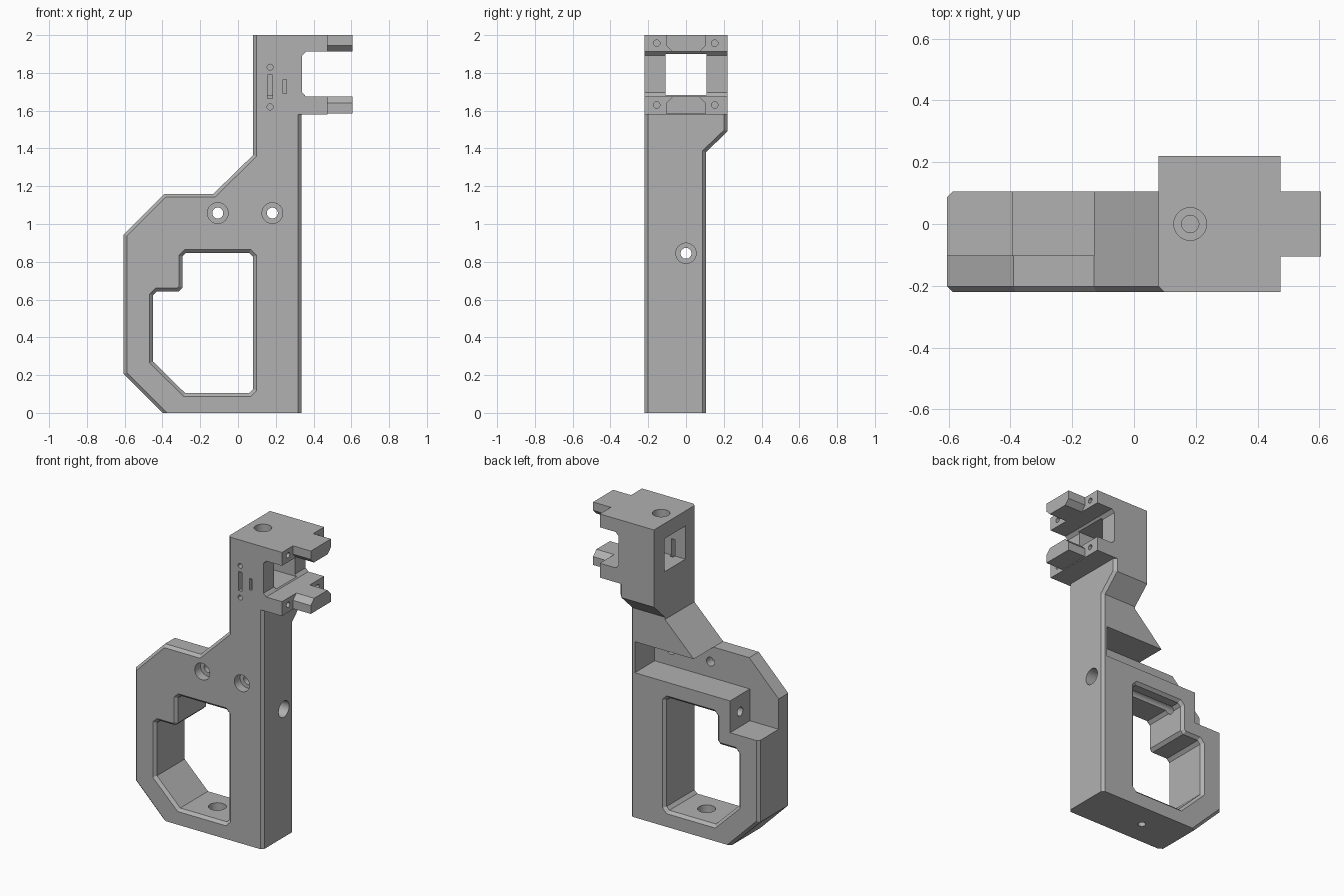
import bpy, bmesh, math
from mathutils import Vector
from mathutils.geometry import intersect_line_line_2d  # noqa: F401

cube = bpy.data.objects.get("Cube")
if cube:
    bpy.data.objects.remove(cube, do_unlink=True)

grey = bpy.data.materials.new("plain_grey")
grey.use_nodes = True
grey.diffuse_color = (0.44, 0.44, 0.44, 1)
grey.node_tree.nodes["Principled BSDF"].inputs["Base Color"].default_value = (0.44, 0.44, 0.44, 1)


def inset(profile, dist, weights):
    """Move each weighted edge of a counter-clockwise profile inward."""
    pts = [Vector(p) for p in profile]
    n = len(pts)
    lines = []
    for i in range(n):
        d = (pts[(i + 1) % n] - pts[i]).normalized()
        lines.append((pts[i] + Vector((-d.y, d.x)) * dist * weights[i], d))
    out = []
    for i in range(n):
        (p, d), (q, e) = lines[i - 1], lines[i]
        t = (q - p).cross(e) / d.cross(e)
        out.append(p + d * t)
    return out


def to_axis(u, v, w, axis):
    return {"x": (w, u, v), "y": (u, w, v), "z": (u, v, w)}[axis]


def loft(name, profile, stations, axis="y"):
    """Solid through (position, inset, edge weights) stations along an axis."""
    bm = bmesh.new()
    rings = []
    for pos, dist, weights in stations:
        weights = weights or [1] * len(profile)
        ring = inset(profile, dist, weights)
        rings.append([bm.verts.new(to_axis(p.x, p.y, pos, axis)) for p in ring])
    n = len(profile)
    for a, b in zip(rings, rings[1:]):
        for i in range(n):
            j = (i + 1) % n
            bm.faces.new((a[i], a[j], b[j], b[i]))
    bm.faces.new(rings[0])
    bm.faces.new(rings[-1])
    bmesh.ops.recalc_face_normals(bm, faces=bm.faces)
    mesh = bpy.data.meshes.new(name)
    bm.to_mesh(mesh)
    bm.free()
    mesh.materials.append(grey)
    obj = bpy.data.objects.new(name, mesh)
    bpy.context.collection.objects.link(obj)
    return obj


def prism(name, profile, lo, hi, axis="y"):
    return loft(name, profile, [(lo, 0, None), (hi, 0, None)], axis)


def rect(u0, u1, v0, v1):
    return [(u0, v0), (u1, v0), (u1, v1), (u0, v1)]


def drill(u, v, r, lo, hi, axis, sides=32):
    steps = [2 * math.pi * i / sides for i in range(sides)]
    return prism("drill", [(u + r * math.cos(a), v + r * math.sin(a)) for a in steps], lo, hi, axis)


def combine(target, tool, operation):
    mod = target.modifiers.new("combine", "BOOLEAN")
    mod.operation = operation
    mod.solver = "EXACT"
    mod.object = tool
    bpy.context.view_layer.objects.active = target
    bpy.ops.object.modifier_apply(modifier=mod.name)
    bpy.data.objects.remove(tool, do_unlink=True)


BEVEL = 0.018
FRONT, BACK, HEAD = -0.22, 0.105, 0.22

# Main body: side plate, column and handle outline, chamfered front and back
outline = [(-0.4, 0), (0.335, 0), (0.335, 2), (0.08, 2), (0.08, 1.365),
           (-0.13, 1.16), (-0.39, 1.16), (-0.605, 0.945), (-0.605, 0.205)]
front_edges = [0, 1, 0, 1, 1, 1, 1, 1, 1]
back_edges = [0, 1, 0, 0, 0, 0, 0, 1, 1]
frame = loft("handle_frame", outline, [
    (FRONT, BEVEL, front_edges), (FRONT + BEVEL, 0, front_edges),
    (BACK - BEVEL, 0, back_edges), (BACK, BEVEL, back_edges)])

# Deeper head with sloped underside at the back
head_profile = [(0, 1.3), (BACK, 1.3), (BACK, 1.38), (HEAD, 1.49), (HEAD, 2), (0, 2)]
head_edges = [0, 1, 1, 1, 0, 0]
solids = [
    loft("head_back", head_profile, [(0.08, 0, head_edges), (0.335 - BEVEL, 0, head_edges),
                                     (0.335, BEVEL, head_edges)], "x"),
    prism("head_jaw", rect(0.3, 0.475, 1.58, 2), FRONT, HEAD),
]

# Upper and lower prongs with chamfered inner edges
for base, side in ((2, -1), (1.585, 1)):
    tip = base + side * 0.09
    shoulder = tip - side * 0.035
    prong = [(-0.105, base), (-0.105, shoulder), (-0.07, tip),
             (0.07, tip), (0.105, shoulder), (0.105, base)]
    solids.append(prism("prong", prong, 0.4, 0.605, "x"))
for solid in solids:
    combine(frame, solid, "UNION")

# Grip opening with chamfered mouths
grip = [(-0.28, 0.105), (0.06, 0.105), (0.08, 0.125), (0.08, 0.827), (0.06, 0.847),
        (-0.275, 0.847), (-0.295, 0.827), (-0.295, 0.662), (-0.315, 0.642),
        (-0.43, 0.642), (-0.45, 0.622), (-0.45, 0.272)]
over = 0.002
cutters = [loft("grip_cut", grip, [
    (FRONT - over, -BEVEL - over, None), (FRONT + BEVEL, 0, None),
    (BACK - BEVEL, 0, None), (BACK + over, -BEVEL - over, None)])]

# Stepped recess in the back
cutters.append(prism("recess_cut", [
    (-0.7, 0.745), (-0.395, 0.745), (-0.395, 0.955), (0.3, 0.955),
    (0.3, 1.16), (-0.13, 1.16), (-0.14, 1.25), (-0.7, 1.25)], -0.102, 0.3))

# Jaw gap and square tunnel through the head
cutters.append(prism("jaw_cut", [
    (0.36, 1.675), (0.7, 1.675), (0.7, 1.912), (0.36, 1.912),
    (0.34, 1.892), (0.34, 1.695)], -0.3, 0.3))
cutters.append(prism("tunnel_cut", rect(-0.108, 0.108, 1.682, 1.9), 0, 0.4, "x"))

# Counterbored screw holes through the plate
for x in (-0.107, 0.182):
    cutters.append(drill(x, 1.058, 0.055, -0.3, -0.16, "y"))
    cutters.append(drill(x, 1.058, 0.029, -0.3, 0, "y"))

# Counterbored holes in the column, head top and handle floor
cutters += [
    drill(0, 0.845, 0.054, 0.24, 0.5, "x"),
    drill(0, 0.845, 0.029, -0.5, 0.5, "x"),
    drill(0.182, 0, 0.053, 1.95, 2.1, "z"),
    drill(0.182, 0, 0.028, 1.85, 2.1, "z"),
    drill(-0.11, -0.058, 0.054, 0.05, 0.15, "z"),
    drill(-0.11, -0.058, 0.024, -0.1, 0.15, "z"),
]

# Small holes in the jaw faces
for y in (-0.155, 0.152):
    for z in (1.63, 1.957):
        cutters.append(drill(y, z, 0.017, 0.39, 0.6, "x", 20))

# Slots and pin holes on the front of the head
cutters.append(prism("slot_cut", rect(0.157, 0.183, 1.665, 1.79), -0.3, -0.09))
cutters.append(prism("slot_cut", rect(0.238, 0.258, 1.69, 1.765), -0.3, -0.09))
for z in (1.62, 1.83):
    cutters.append(drill(0.17, z, 0.016, -0.3, -0.12, "y", 20))

for cutter in cutters:
    combine(frame, cutter, "DIFFERENCE")

# Smooth bores, crisp edges everywhere else
for obj in bpy.context.selected_objects:
    obj.select_set(False)
frame.select_set(True)
bpy.context.view_layer.objects.active = frame
bpy.ops.object.shade_smooth_by_angle(angle=math.radians(25))
